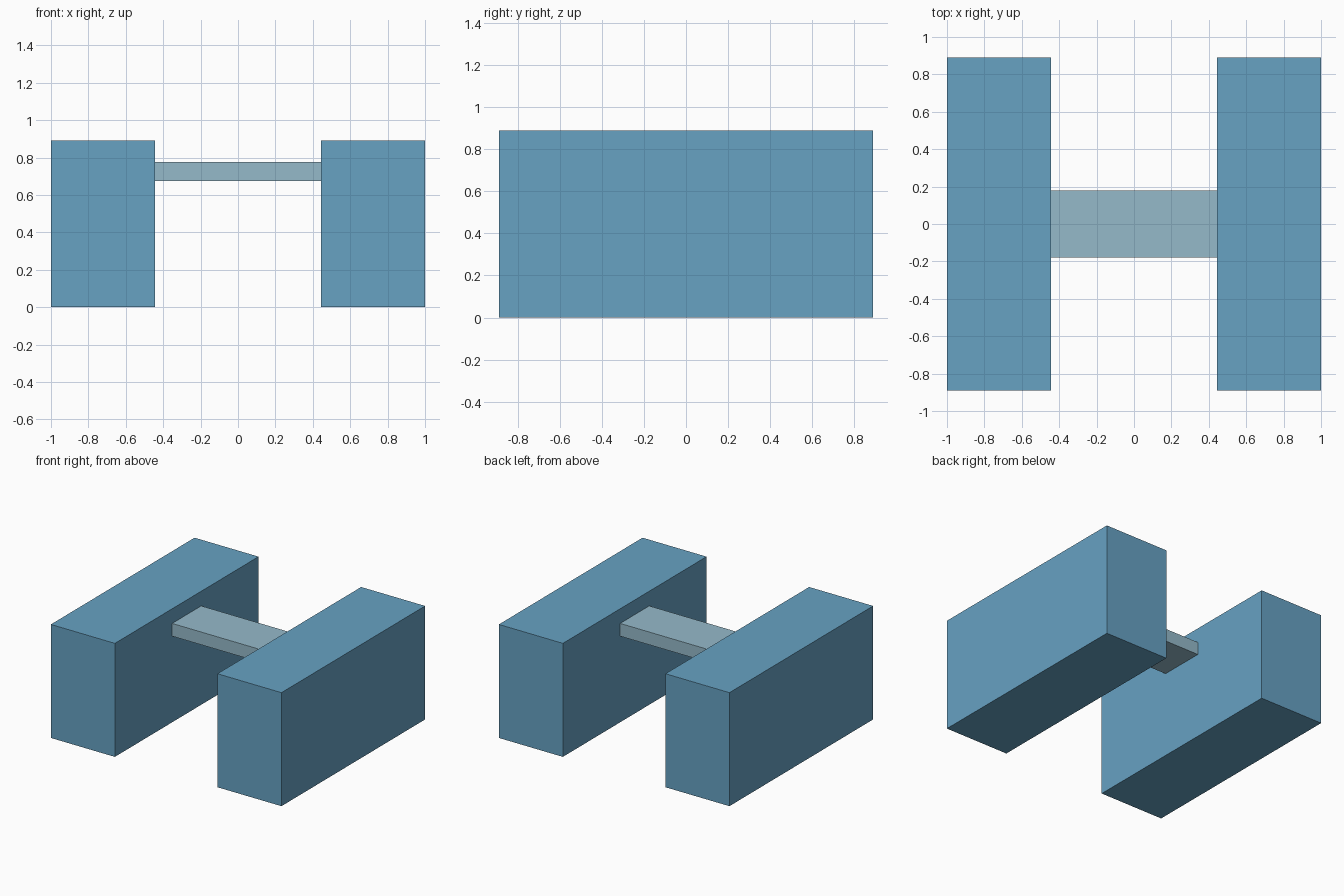
import bpy

default_cube = bpy.data.objects.get("Cube")
if default_cube:
    bpy.data.objects.remove(default_cube, do_unlink=True)


def make_material(name, color):
    mat = bpy.data.materials.new(name)
    mat.use_nodes = True
    mat.diffuse_color = color
    mat.node_tree.nodes["Principled BSDF"].inputs["Base Color"].default_value = color
    return mat


def add_box(name, center, size, mat):
    bpy.ops.mesh.primitive_cube_add(size=1, location=center)
    box = bpy.context.object
    box.name = box.data.name = name
    box.scale = size
    bpy.ops.object.transform_apply(location=False, rotation=False, scale=True)
    box.data.materials.append(mat)
    return box


blue = make_material("medium_blue", (0.135, 0.36, 0.545, 1))
pale_blue = make_material("pale_grey_blue", (0.30, 0.49, 0.59, 1))

# Overall proportions
outer, inner = 1.0, 0.445
depth, height = 1.78, 0.89

# Two long side blocks, mirrored across the centre
for side, sign in (("left", 1), ("right", -1)):
    add_box(side + "_block", (sign * (outer + inner) / 2, 0, height / 2),
            (outer - inner, depth, height), blue)

# Flat bar joining the blocks
add_box("cross_bar", (0, 0, 0.725), (2 * inner, 0.36, 0.10), pale_blue)
